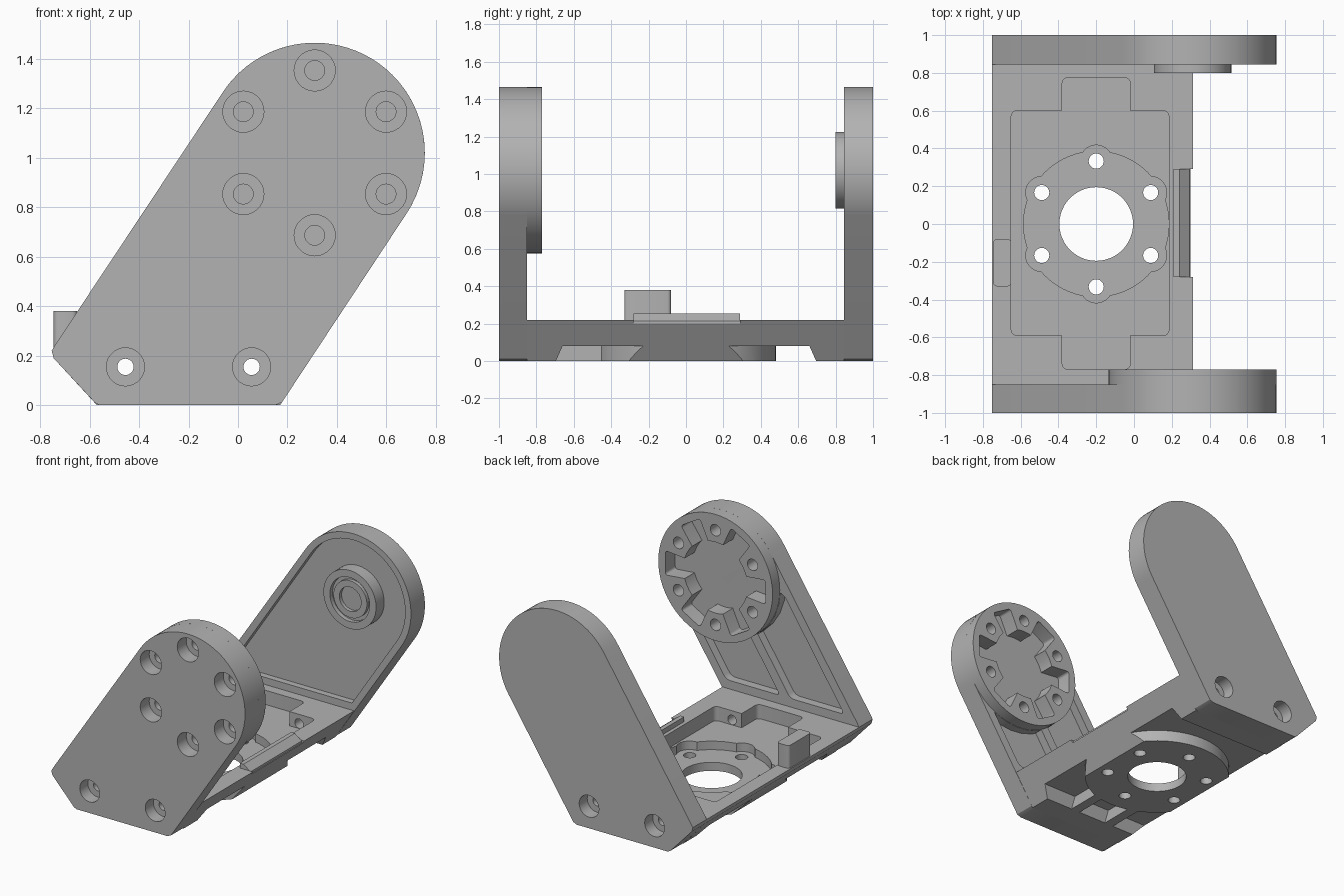
import bpy, bmesh
from math import sin, cos, radians, pi

if "Cube" in bpy.data.objects:
    bpy.data.objects.remove(bpy.data.objects["Cube"])

grey = bpy.data.materials.new("plain grey")
grey.use_nodes = True
GREY = (0.45, 0.45, 0.45, 1)
grey.diffuse_color = GREY
grey.node_tree.nodes["Principled BSDF"].inputs["Base Color"].default_value = GREY


def prism(name, pts, axis, lo, hi, bevel=0):
    """Extrude a flat outline along an axis, optionally rounding its corners."""
    place = {"x": lambda a, b: (lo, a, b),
             "y": lambda a, b: (a, lo, b),
             "z": lambda a, b: (a, b, lo)}[axis]
    k = "xyz".index(axis)
    bm = bmesh.new()
    face = bm.faces.new([bm.verts.new(place(a, b)) for a, b in pts])
    out = bmesh.ops.extrude_face_region(bm, geom=[face])
    for v in out["geom"]:
        if isinstance(v, bmesh.types.BMVert):
            v.co[k] = hi
    if bevel:
        sides = [e for e in bm.edges if abs(e.verts[0].co[k] - e.verts[1].co[k]) > 1e-5]
        bmesh.ops.bevel(bm, geom=sides, offset=bevel, segments=4, profile=0.5, affect="EDGES")
    bmesh.ops.recalc_face_normals(bm, faces=bm.faces)
    mesh = bpy.data.meshes.new(name)
    bm.to_mesh(mesh)
    bm.free()
    mesh.materials.append(grey)
    ob = bpy.data.objects.new(name, mesh)
    bpy.context.collection.objects.link(ob)
    return ob


def rect(a0, a1, b0, b1):
    return [(a0, b0), (a1, b0), (a1, b1), (a0, b1)]


def ring(a, b, r, start=0, sweep=2 * pi, n=40):
    steps = n if sweep > 6 else n - 1
    return [(a + r * cos(start + sweep * i / steps),
             b + r * sin(start + sweep * i / steps)) for i in range(n)]


def boolean(ob, cutters, mode="DIFFERENCE"):
    """Cut the helpers from an object and throw them away."""
    bpy.context.view_layer.objects.active = ob
    for c in cutters:
        c.hide_render = True
        m = ob.modifiers.new("cut", "BOOLEAN")
        m.operation, m.solver, m.object = mode, "EXACT", c
        bpy.ops.object.modifier_apply(modifier=m.name)
        bpy.data.objects.remove(c)
    return ob


def hole(a, b, r, axis, lo, hi):
    return prism("cutter", ring(a, b, r, n=28), axis, lo, hi)


# Shared layout: pivot of the arms and their slant
PX, PZ, R = 0.31, 1.02, 0.445
SLANT, TURN = 0.658, radians(-33.4)
FRONT, BACK, TOP = -0.85, 0.845, 0.22
SCREWS = [(-0.455, 0.155), (0.055, 0.155)]
SIX = [radians(30 + 60 * i) for i in range(6)]


def along(z, u):
    """Point at height z, offset sideways from the slanted centre line."""
    return (PX + SLANT * (z - PZ) + u, z)


arm = ring(PX, PZ, R, TURN, pi) + [
    (-0.735, 0.25), (-0.753, 0.22), (-0.745, 0.19),
    (-0.58, 0.012), (-0.56, 0), (0.15, 0), (0.178, 0.012)]


def screw_holes(outer, inner):
    step = 0.09 if inner > outer else -0.09
    cut = []
    for x, z in SCREWS:
        cut.append(hole(x, z, 0.033, "y", min(outer, inner) - 0.1, max(outer, inner) + 0.1))
        a, b = sorted((outer - step, outer + step))
        cut.append(hole(x, z, 0.077, "y", a, b))
    return cut


def flange_cuts():
    """Bolt holes, counterbores and the star-shaped socket."""
    cut = [prism("cutter", ring(PX, PZ, 0.25), "y", -0.88, -0.7)]
    for a in SIX:
        x, z = PX + 0.333 * cos(a), PZ + 0.333 * sin(a)
        cut += [hole(x, z, 0.04, "y", -1.1, -0.7), hole(x, z, 0.083, "y", -1.1, -0.9)]
        s = a + radians(30)
        slot = [(PX + r * cos(s) - w * sin(s), PZ + r * sin(s) + w * cos(s))
                for r, w in ((0.12, 0.06), (0.39, 0.085), (0.39, -0.085), (0.12, -0.06))]
        cut.append(prism("cutter", slot, "y", -0.88, -0.7, 0.02))
    return cut


# Front arm with two lightening pockets either side of a rib
front_arm = prism("front_arm", arm, "y", -1, FRONT)
pockets = []
for u0, u1 in ((-0.46, -0.04), (0.04, 0.46)):
    outline = [along(0.28, u0), along(0.28, u1), along(1, u1), along(1, u0)]
    p = prism("cutter", outline, "y", -0.91, -0.8, 0.03)
    pockets.append(boolean(p, [hole(PX, PZ, R + 0.004, "y", -1.2, -0.6)]))
boolean(front_arm, pockets + screw_holes(-1, FRONT) + flange_cuts())

# Thick round flange inside the front arm
flange = prism("flange", ring(PX, PZ, R, n=64), "y", FRONT, -0.77)
boolean(flange, flange_cuts())

# Back arm with a shallow recess inside its rim
back_arm = prism("back_arm", arm, "y", BACK, 1)
inset = R - 0.045
half = inset / cos(TURN)
recess = ring(PX, PZ, inset, TURN, pi) + [along(0.27, -half), along(0.27, half)]
boolean(back_arm, [prism("cutter", recess, "y", 0.8, 0.89)] + screw_holes(1, BACK))

# Stepped bearing boss on the back arm
boss = prism("bearing_boss", ring(PX, PZ, 0.205, n=48), "y", 0.8, 0.89)
boolean(boss, [prism("cutter", ring(PX, PZ, 0.155), "y", 0.7, 0.83)])
collar = prism("bearing_collar", ring(PX, PZ, 0.13), "y", 0.805, 0.88)
boolean(collar, [hole(PX, PZ, 0.085, "y", 0.7, 0.87)])

# Base between the arms
side = [(-0.57, 0), (0.17, 0), (0.312, TOP), (-0.753, TOP), (-0.745, 0.19)]
base = prism("base", side, "y", FRONT, BACK)
CX = -0.2
cuts = [prism("cutter", rect(-0.65, 0.185, -0.59, 0.6), "z", 0.12, 0.5, 0.03),
        prism("cutter", rect(-0.38, -0.02, -0.77, 0.775), "z", 0.12, 0.5, 0.03),
        prism("cutter", ring(CX, 0, 0.385, n=64), "z", 0.06, 0.4),
        prism("cutter", ring(CX, 0, 0.195, n=48), "z", -0.2, 0.5),
        prism("cutter", rect(0.21, 0.5, -0.28, 0.29), "z", 0.2, 0.5)]
for a in SIX:
    x, y = CX + 0.333 * cos(a), 0.333 * sin(a)
    cuts += [hole(x, y, 0.085, "z", 0.06, 0.4), hole(x, y, 0.04, "z", -0.2, 0.5)]
cuts += [hole(x, z, 0.033, "y", -1, 1) for x, z in SCREWS]

# Underside channels left around a central round pad
for s in (-1, 1):
    trap = [(s * 0.1, -0.1), (s * 0.74, -0.1), (s * 0.66, 0.08), (s * 0.1, 0.08)]
    channel = prism("cutter", trap, "x", -1, 1)
    keep = [prism("cutter", ring(CX, 0, 0.48, n=64), "z", -0.5, 0.5)]
    if s < 0:
        keep += [prism("cutter", rect(x, x + 0.07, -0.9, 0), "z", -0.5, 0.5)
                 for x in (-0.4, -0.11)]
    cuts.append(boolean(channel, keep))
boolean(base, cuts)

# Upright stop and sloped rail on the base
prism("stop_block", rect(-0.745, -0.65, -0.33, -0.08), "z", 0.2, 0.38, 0.02)
prism("edge_rail", [(0.21, 0.2), (0.293, 0.2), (0.293, 0.215), (0.24, 0.255), (0.21, 0.255)],
      "y", -0.28, 0.29)

# Smooth the round walls, keep the edges crisp
bpy.ops.object.select_all(action="DESELECT")
for name in ("front_arm", "flange", "back_arm", "bearing_boss", "bearing_collar",
             "base", "stop_block", "edge_rail"):
    ob = bpy.data.objects[name]
    ob.select_set(True)
    bpy.context.view_layer.objects.active = ob
bpy.ops.object.shade_smooth_by_angle(angle=radians(30))
